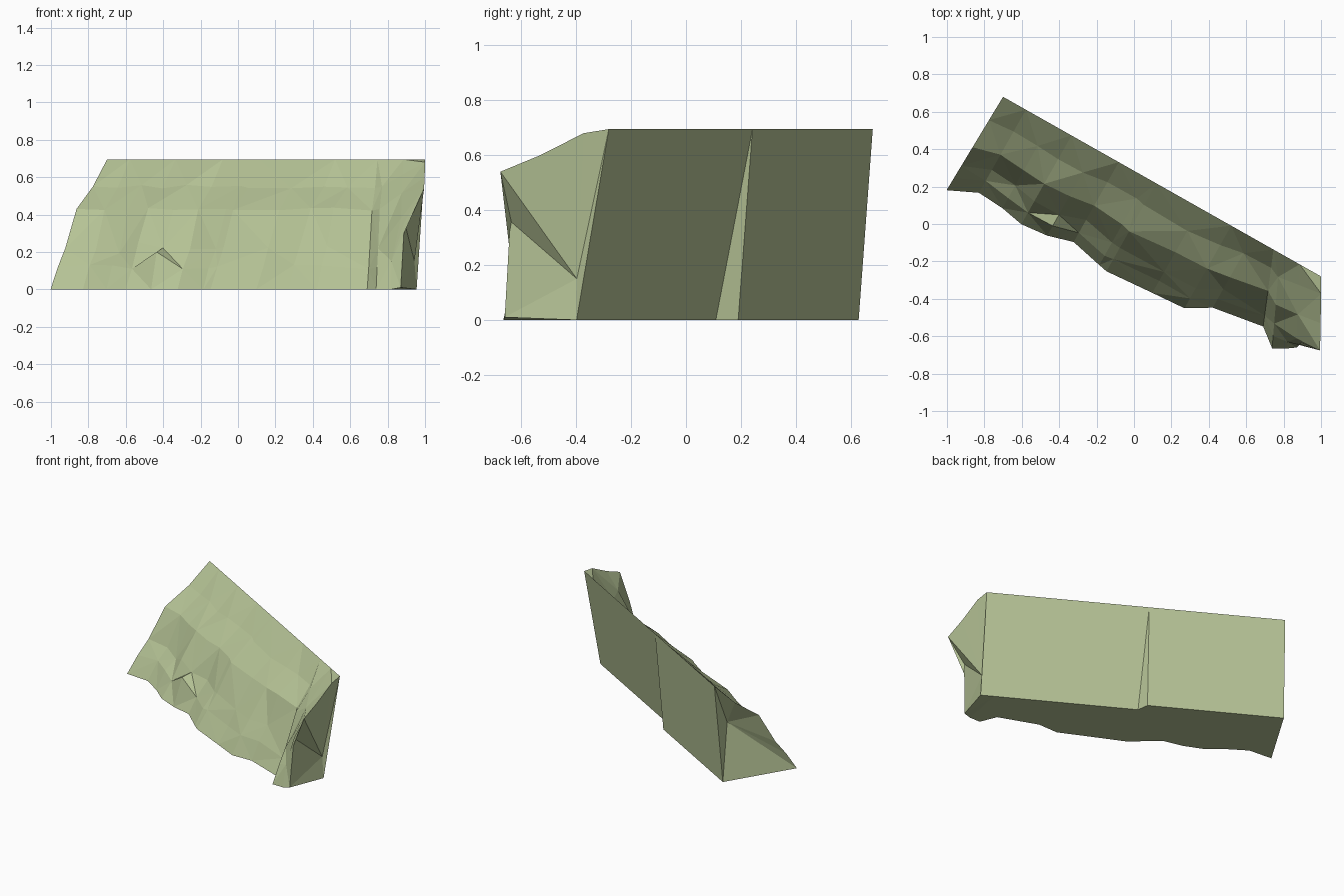
import bpy, bmesh, random
from mathutils import Vector

if "Cube" in bpy.data.objects:
    bpy.data.objects.remove(bpy.data.objects["Cube"])

random.seed(4)
HEIGHT = 0.695
# Local frame: s runs along the back crest, d runs forward from it
ORIGIN = Vector((-0.70, 0.68, 0))
ALONG = Vector((0.871, -0.492, 0))
OUT = Vector((-0.492, -0.871, 0))

# Front profiles as (fraction of depth, height)
SLOPE = [(0.25, 0.55), (0.54, 0.43), (0.74, 0.22), (0.87, 0.12), (1, 0)]
PILLAR = [(0.22, 0.68), (0.6, 0.60), (0.95, 0.54), (0.98, 0.18), (1, 0)]

# Sections along the crest: position and depth of the front foot
FEET = [(0, 0.583), (0.14, 0.51), (0.29, 0.52), (0.42, 0.545), (0.57, 0.53),
        (0.71, 0.49), (0.89, 0.53), (0.94, 0.54), (1.21, 0.52), (1.40, 0.507),
        (1.53, 0.43), (1.66, 0.385), (1.70, 0.463), (1.82, 0.417), (1.953, 0.365)]
LAST = len(FEET) - 1


def world(s, d, z):
    return ORIGIN + ALONG * s + OUT * d + Vector((0, 0, z))


def section(i):
    """Points of one closed cross-section: crest, front, back foot."""
    s, depth = FEET[i]
    blend = max(0, i - LAST + 2) / 2          # pillar grows at the right end
    skew = 0.4 + 0.06 * (i - 11) if i > 10 else -0.03 if i == 0 else 0
    rough = 0 if i in (0, LAST) or i > 11 else 0.012
    back = 0.06 if s < 0.9 else 0.125         # step in the back face
    points = [(0, HEIGHT)]
    for (f0, z0), (f1, z1) in zip(SLOPE, PILLAR):
        d = depth * (f0 + (f1 - f0) * blend)
        z = z0 + (z1 - z0) * blend
        if z > 0:
            d += random.uniform(-rough, rough)
            z += random.uniform(-rough, rough)
        points.append((d, z))
    points.append((back, 0))
    lean = 0.055 if i == LAST else 0
    return [world(s + skew * d - lean * (1 - z / HEIGHT), d, z) for d, z in points]


bm = bmesh.new()
rings = [[bm.verts.new(p) for p in section(i)] for i in range(LAST + 1)]

# Small ledges and notches on the left part of the face
rings[2][3].co.z -= 0.03
rings[3][3].co.z += 0.04
rings[4][4].co.z = 0.2
# Undercut pillar: its outer corner recedes below the overhang
rings[LAST][4].co = (0.89, -0.64, 0.36)
rings[LAST][5].co = (0.87, -0.66, 0.01)
for j in (4, 5):
    rings[LAST - 1][j].co.x -= 0.05
    rings[LAST - 1][j].co.y += 0.02

# Rock skin: alternating triangles between neighbouring sections
n = len(rings[0])
for i, (a, b) in enumerate(zip(rings, rings[1:])):
    for j in range(n):
        k = (j + 1) % n
        if (i + j) % 2:
            bm.faces.new((a[j], a[k], b[k]))
            bm.faces.new((a[j], b[k], b[j]))
        else:
            bm.faces.new((a[j], a[k], b[j]))
            bm.faces.new((a[k], b[k], b[j]))

# Broken ends: fans around one inner point
for ring, centre in ((rings[0], (0.08, 0.13, 0.38)), (rings[-1], (1.96, 0.13, 0.15))):
    c = bm.verts.new(world(*centre))
    for j in range(n):
        bm.faces.new((ring[j], ring[(j + 1) % n], c))

bmesh.ops.recalc_face_normals(bm, faces=bm.faces)
mesh = bpy.data.meshes.new("rock_cliff")
bm.to_mesh(mesh)
bm.free()
cliff = bpy.data.objects.new("rock_cliff", mesh)
bpy.context.collection.objects.link(cliff)

# Mossy stone colour
stone = bpy.data.materials.new("mossy_stone")
stone.diffuse_color = (0.46, 0.54, 0.30, 1)
stone.use_nodes = True
stone.node_tree.nodes["Principled BSDF"].inputs["Base Color"].default_value = stone.diffuse_color
mesh.materials.append(stone)
